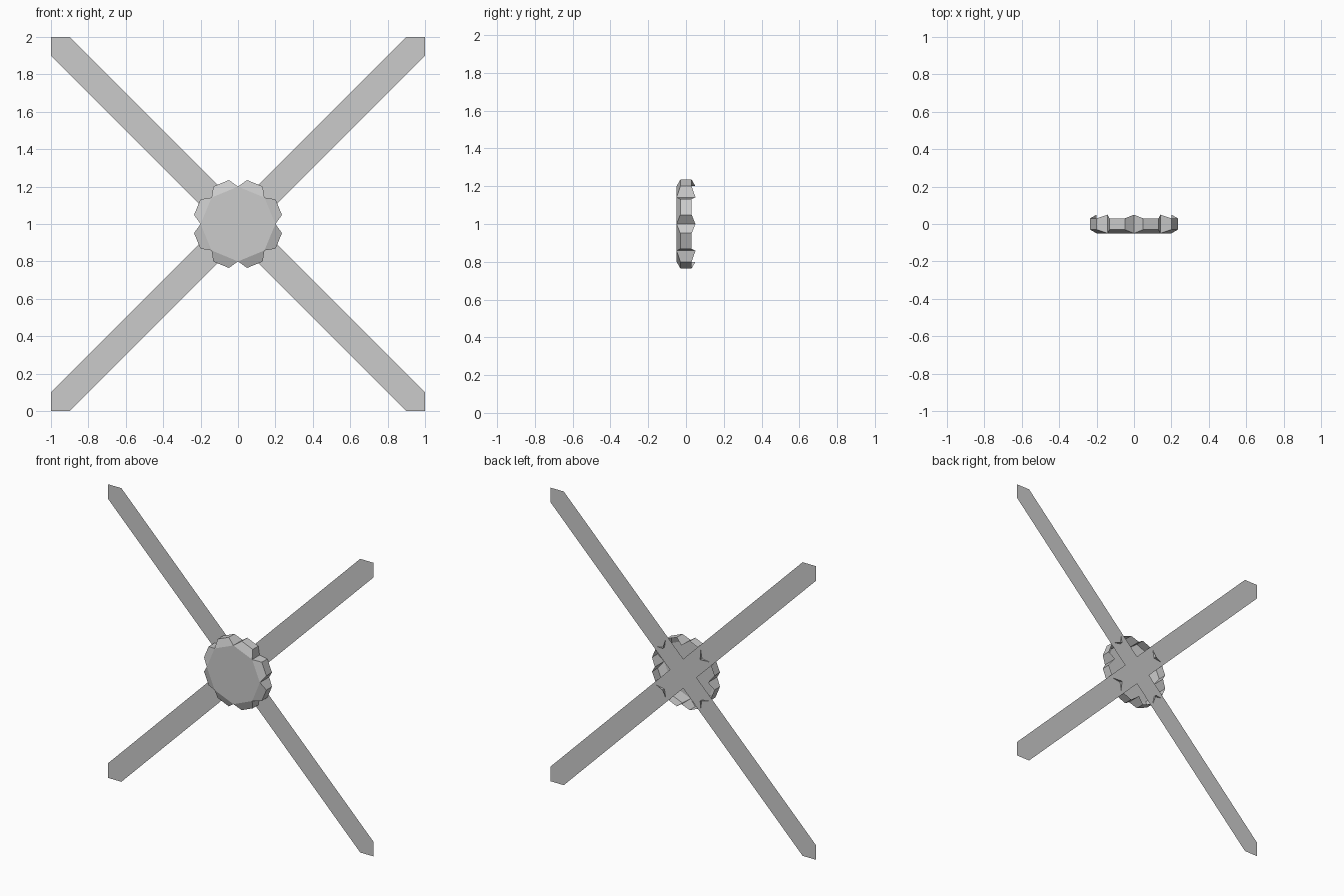
import bpy
from math import sin, cos, pi, radians

if "Cube" in bpy.data.objects:
    bpy.data.objects.remove(bpy.data.objects["Cube"])

CZ = 1.0          # height of the centre
SHEET_Y = 0.03    # plane of the crossed strips


def make_object(name, verts, faces):
    mesh = bpy.data.meshes.new(name)
    mesh.from_pydata(verts, [], faces)
    mesh.update()
    obj = bpy.data.objects.new(name, mesh)
    bpy.context.collection.objects.link(obj)
    return obj


def polar(r, a, y):
    return (r * cos(a), y, CZ + r * sin(a))


# Crossed strips: a single flat sheet, one corner-tipped arm per diagonal
verts = [(0.1, SHEET_Y, CZ), (0, SHEET_Y, CZ + 0.1),
         (-0.1, SHEET_Y, CZ), (0, SHEET_Y, CZ - 0.1)]
faces = [(3, 2, 1, 0)]
for k, (sx, sz) in enumerate([(1, 1), (-1, 1), (-1, -1), (1, -1)]):
    tip = [(sx, 0.9 * sz), (sx, sz), (0.9 * sx, sz)]
    if sx * sz < 0:
        tip.reverse()
    n = len(verts)
    verts += [(x, SHEET_Y, CZ + z) for x, z in tip]
    faces.append(((k + 1) % 4, n + 2, n + 1, n, k))
make_object("crossed_strips", verts, faces)

# Hub: octagonal front plate with eight tapered lobes, open at the back
verts, faces = [], []
for k in range(8):                      # notch corners, front and back
    a = k * pi / 4
    verts += [polar(0.2, a, -0.05), polar(0.2, a, 0.05)]
faces.append([2 * k for k in range(8)])
for k in range(8):
    f0, b0 = 2 * k, 2 * k + 1
    f1, b1 = (2 * k + 2) % 16, (2 * k + 3) % 16
    mid = (k + 0.5) * pi / 4
    n = len(verts)
    for side in (-1, 1):                # outer corners of the lobe
        a = mid + side * radians(10.8)
        verts += [polar(0.24, a, -0.03), polar(0.24, a, 0.03)]
    faces += [(f0, n, n + 2, f1),           # front bevel
              (f0, b0, n + 1, n),           # lobe side
              (n, n + 1, n + 3, n + 2),     # outer face
              (n + 2, n + 3, b1, f1)]       # lobe side
make_object("hub", verts, faces)
